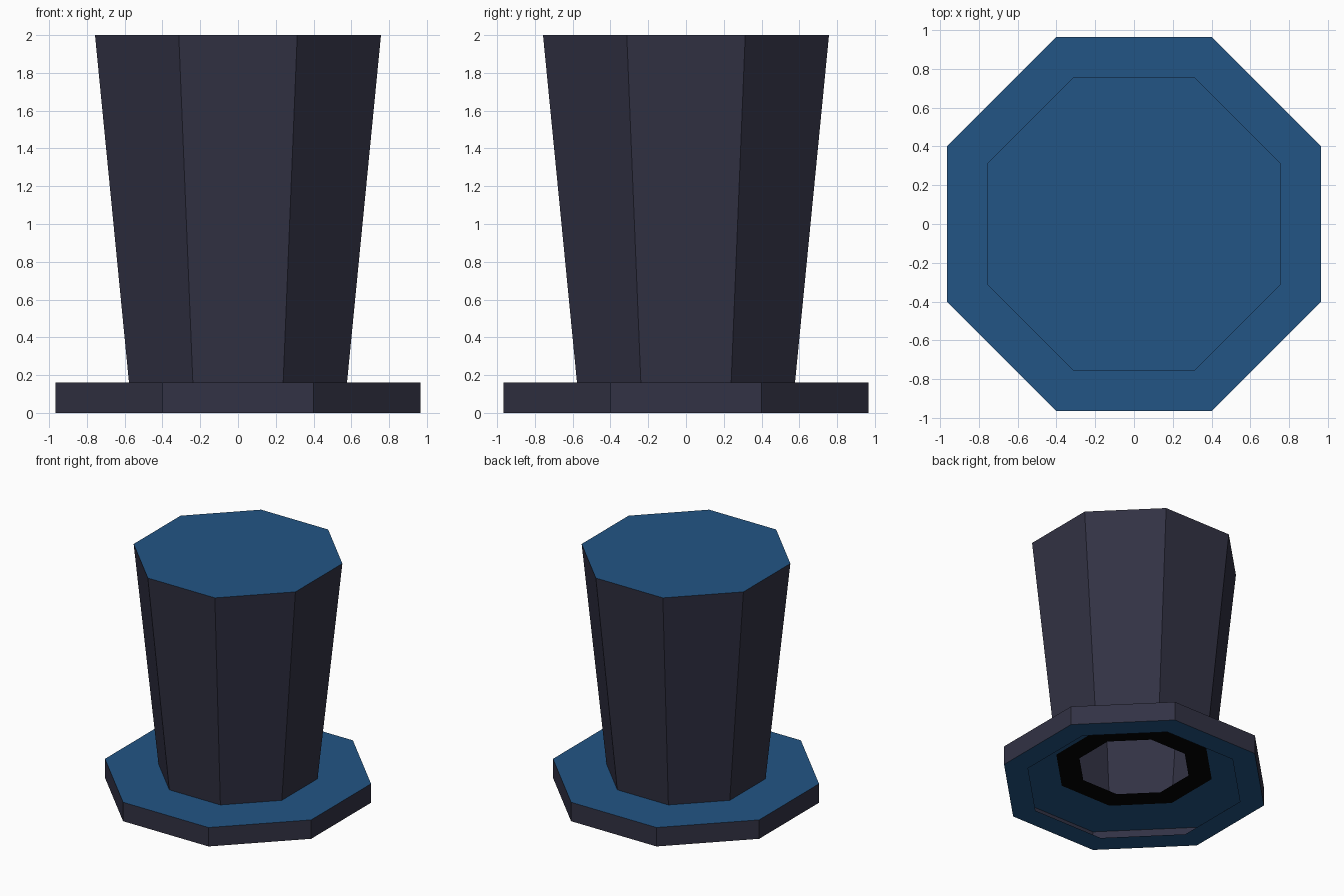
import bpy, bmesh, math

if "Cube" in bpy.data.objects:
    bpy.data.objects.remove(bpy.data.objects["Cube"])

SIDES = 8


def material(name, rgb):
    m = bpy.data.materials.new(name)
    m.diffuse_color = (*rgb, 1.0)
    m.use_nodes = True
    m.node_tree.nodes["Principled BSDF"].inputs["Base Color"].default_value = m.diffuse_color
    return m


DARK = material("dark_purple_felt", (0.032, 0.032, 0.058))
BLUE = material("blue_felt", (0.016, 0.09, 0.235))
BLACK = material("black_lining", (0.001, 0.001, 0.001))


def octagon_part(name, profile, cap=False, mats=(DARK, BLUE)):
    """Loft octagons given as (apothem, z); level faces take the second colour."""
    bm = bmesh.new()
    rings = []
    for apothem, z in profile:
        r = apothem / math.cos(math.pi / SIDES)
        angles = [(i + 0.5) * 2 * math.pi / SIDES for i in range(SIDES)]
        rings.append([bm.verts.new((r * math.cos(a), r * math.sin(a), z)) for a in angles])
    for lo, hi in zip(rings, rings[1:]):
        for i in range(SIDES):
            j = (i + 1) % SIDES
            bm.faces.new((lo[i], lo[j], hi[j], hi[i]))
    if cap:
        bm.faces.new(rings[-1])
    bm.normal_update()
    for f in bm.faces:
        f.material_index = 1 if abs(f.normal.z) > 0.7 else 0
    mesh = bpy.data.meshes.new(name)
    bm.to_mesh(mesh)
    bm.free()
    for m in mats:
        mesh.materials.append(m)
    obj = bpy.data.objects.new(name, mesh)
    bpy.context.collection.objects.link(obj)
    return obj


# Hollow brim: lower lip, outer wall and upper surface
octagon_part("brim", [(0.787, 0), (0.965, 0), (0.965, 0.16), (0.577, 0.16)])

# Flared crown, closed at the top and open at the head hole
octagon_part("crown", [(0.577, 0.16), (0.757, 2.0)], cap=True)

# Black band around the head hole, facing down
octagon_part("head_band", [(0.405, 0.16), (0.577, 0.16)], mats=(BLACK, BLACK))
